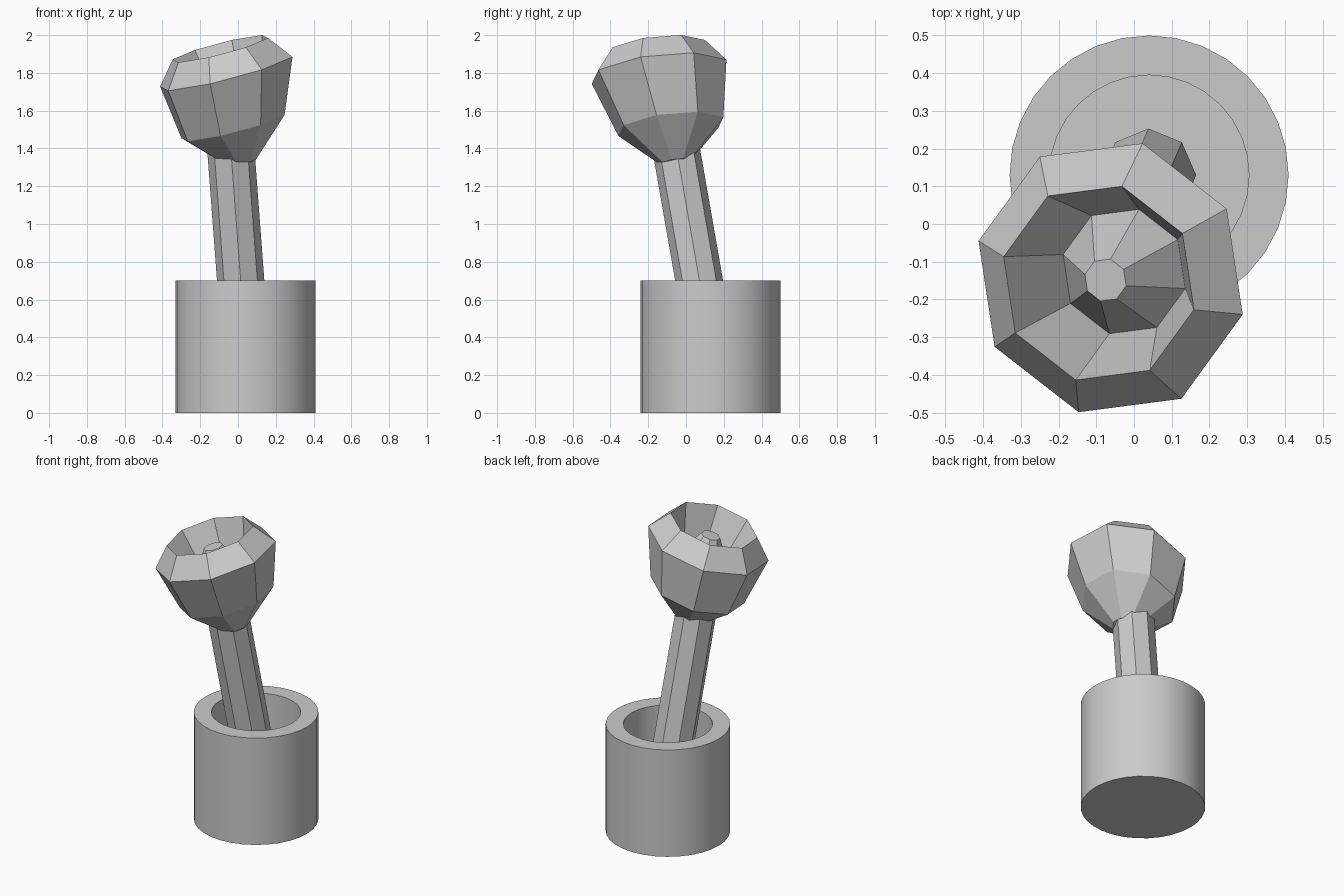
import bpy, bmesh
from math import cos, sin, tau, radians
from mathutils import Vector

if "Cube" in bpy.data.objects:
    bpy.data.objects.remove(bpy.data.objects["Cube"])


def loft(name, rings, sides, u, v):
    """Closed solid through rings given as (centre, radius) in the u-v plane."""
    bm = bmesh.new()
    loops = []
    for c, r in rings:
        loops.append([bm.verts.new(Vector(c) + r * (u * cos(tau * i / sides) + v * sin(tau * i / sides)))
                      for i in range(sides)])
    for a, b in zip(loops, loops[1:]):
        for i in range(sides):
            j = (i + 1) % sides
            bm.faces.new((a[i], a[j], b[j], b[i]))
    bm.faces.new(loops[0][::-1])
    bm.faces.new(loops[-1])
    bmesh.ops.recalc_face_normals(bm, faces=bm.faces)
    me = bpy.data.meshes.new(name)
    bm.to_mesh(me)
    bm.free()
    ob = bpy.data.objects.new(name, me)
    bpy.context.collection.objects.link(ob)
    return ob


X, Y = Vector((1, 0, 0)), Vector((0, 1, 0))

# round socket with a recessed floor
cx, cy = 0.04, 0.13
socket = loft("socket", [((cx, cy, z), r) for z, r in
                         ((0, 0.37), (0.7, 0.37), (0.7, 0.265), (0.35, 0.265))], 32, X, Y)
bpy.context.view_layer.objects.active = socket
socket.select_set(True)
bpy.ops.object.shade_smooth_by_angle(angle=radians(30))

# leaning eight-sided stem
base = Vector((cx, cy, 0.355))
lean = Vector((-0.075, -0.175, 1))
su = Y.cross(lean).normalized()
sv = lean.cross(su).normalized()
loft("stem", [(base, 0.125), (base + lean * 1.07, 0.125)], 8, su, sv)

# tilted faceted head with a hollow top and a raised centre
hu = Vector((0.35, -0.0975, 0.0785)).normalized()
hn = hu.cross(Vector((0.0825, 0.3575, 0.0635))).normalized()
hv = hn.cross(hu)
mid = Vector((-0.062, -0.1425, 1.806))
loft("head", [((0.02, -0.055, 1.325), 0.08),
              ((-0.0265, -0.08, 1.516), 0.29),
              (mid, 0.372),
              (mid + hn * 0.127, 0.268),
              (mid - hn * 0.145, 0.172),
              (mid + hn * 0.055, 0.058)], 8, hu, hv)
